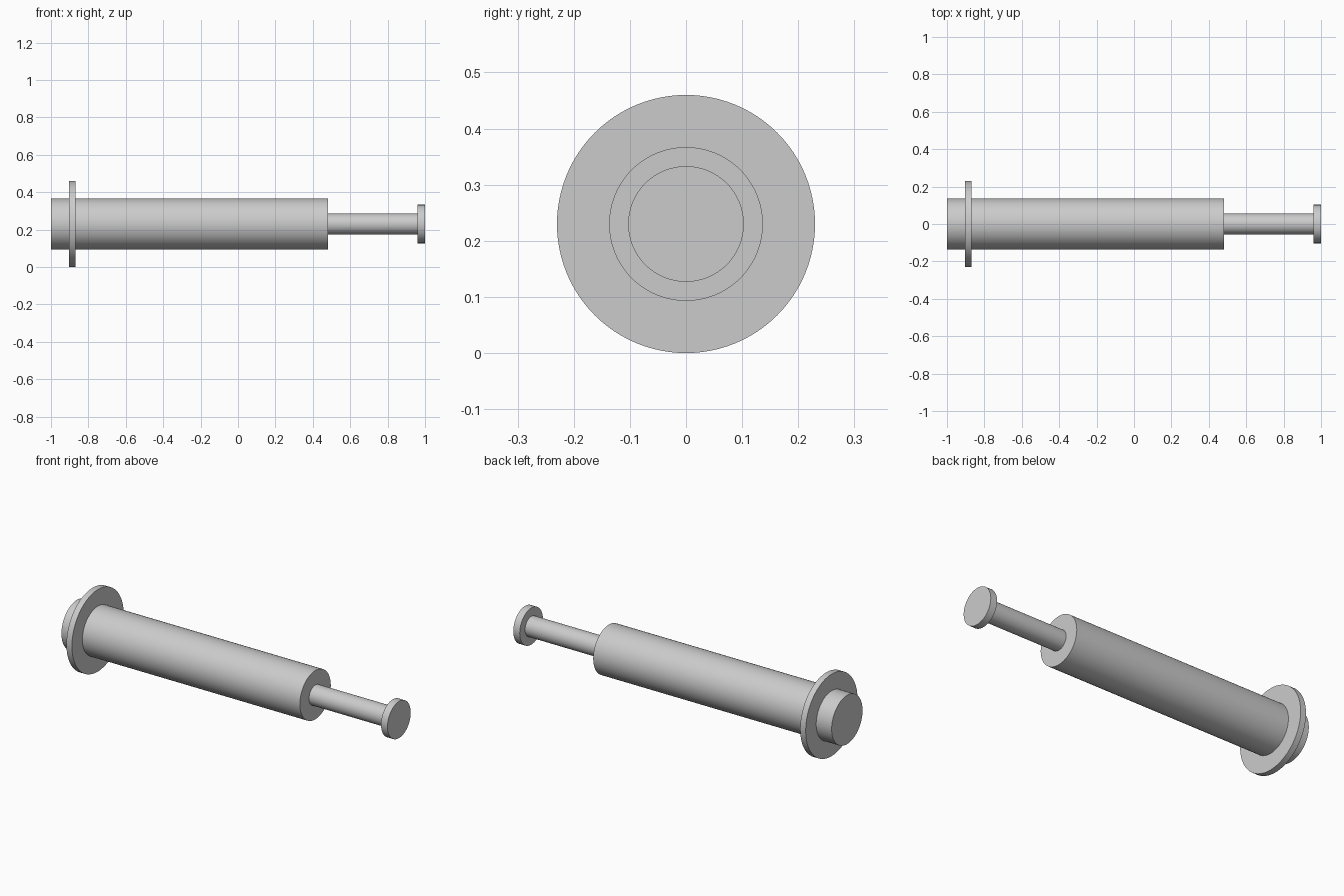
import bpy
import math

cube = bpy.data.objects.get("Cube")
if cube:
    bpy.data.objects.remove(cube, do_unlink=True)

AXIS_HEIGHT = 0.23

grey = bpy.data.materials.new("light grey")
grey.use_nodes = True
colour = (0.6, 0.6, 0.6, 1)
grey.diffuse_color = colour
grey.node_tree.nodes["Principled BSDF"].inputs["Base Color"].default_value = colour


def disc(name, x_start, x_end, radius):
    """Round part lying along x on the shared axis."""
    bpy.ops.mesh.primitive_cylinder_add(
        vertices=96, radius=radius, depth=x_end - x_start,
        location=((x_start + x_end) / 2, 0, AXIS_HEIGHT),
        rotation=(0, math.pi / 2, 0))
    part = bpy.context.object
    part.name = name
    part.data.materials.append(grey)
    bpy.ops.object.shade_smooth_by_angle(angle=math.radians(30))
    return part


# Main body with its collar near the left end
disc("barrel", -1.0, 0.48, 0.137)
disc("collar", -0.904, -0.87, AXIS_HEIGHT)

# Thin rod with an end plate
disc("plunger_rod", 0.47, 0.97, 0.056)
disc("end_plate", 0.96, 1.0, 0.103)
